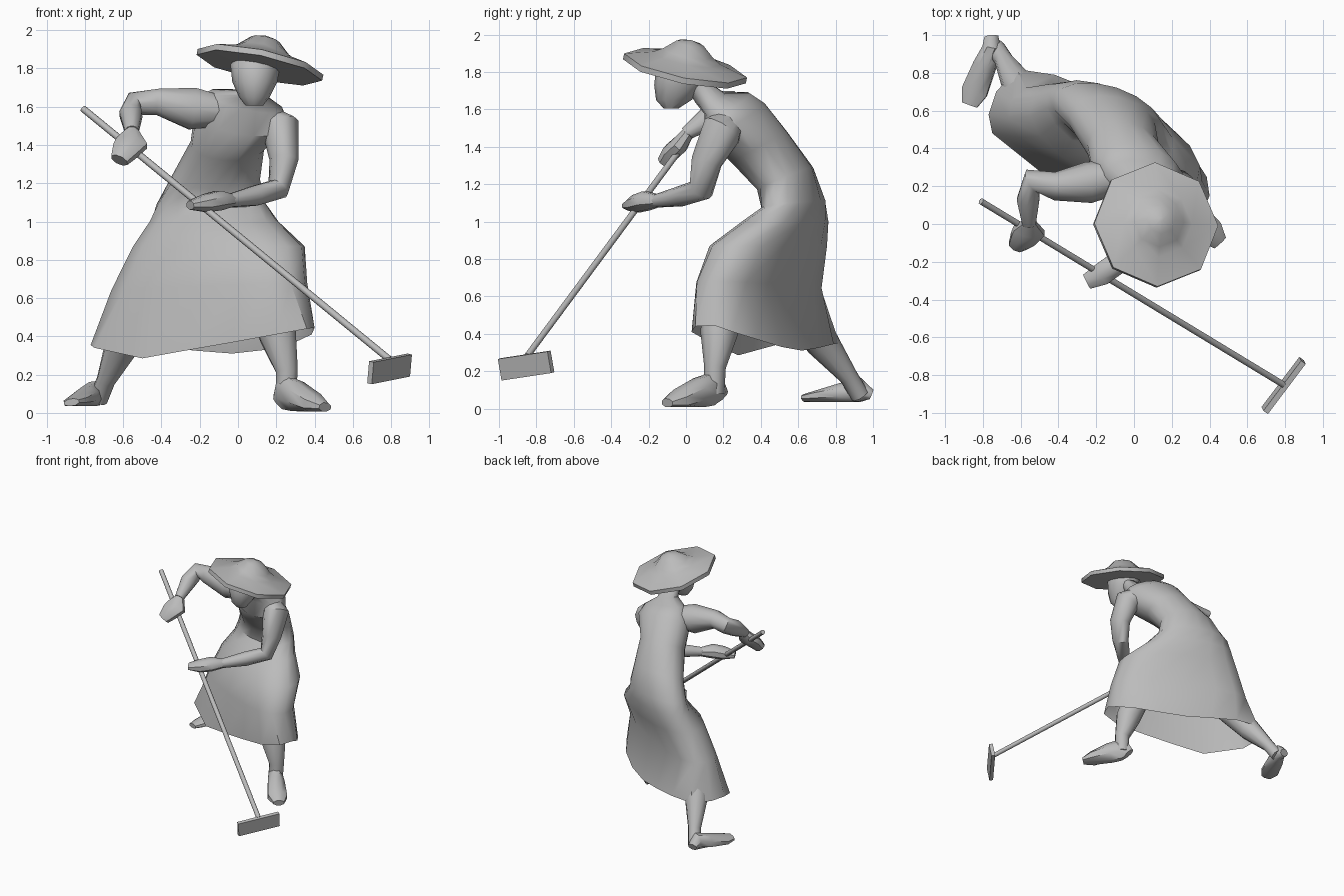
import bpy, bmesh, math
from mathutils import Vector, Matrix

clay = bpy.data.materials.new("grey clay")
clay.diffuse_color = (0.5, 0.5, 0.5, 1)


def finish(name, bm):
    bmesh.ops.recalc_face_normals(bm, faces=bm.faces)
    me = bpy.data.meshes.new(name)
    bm.to_mesh(me)
    bm.free()
    me.materials.append(clay)
    ob = bpy.data.objects.new(name, me)
    bpy.context.collection.objects.link(ob)
    return ob


def loft(name, rings, cap_start=True, cap_end=True):
    """Skin a list of rings (lists of points) with quads."""
    bm = bmesh.new()
    vs = [[bm.verts.new(p) for p in r] for r in rings]
    n = len(vs[0])
    for a, b in zip(vs, vs[1:]):
        for i in range(n):
            j = (i + 1) % n
            bm.faces.new((a[i], a[j], b[j], b[i]))
    if cap_start:
        bm.faces.new(vs[0][::-1])
    if cap_end:
        bm.faces.new(vs[-1])
    return finish(name, bm)


def oval(x, y, z, a, b, ang=0, uz=0, vz=0, power=1, sides=16):
    """Near-horizontal oval: half sizes a, b, turned by ang, tilted by uz, vz.
    A power below 1 makes it boxier."""
    t = math.radians(ang)
    u = Vector((a * math.cos(t), a * math.sin(t), uz))
    v = Vector((-b * math.sin(t), b * math.cos(t), vz))
    out = []
    for i in range(sides):
        c, s = math.cos(i * math.tau / sides), math.sin(i * math.tau / sides)
        c = math.copysign(abs(c) ** power, c) if abs(c) > 1e-6 else 0
        s = math.copysign(abs(s) ** power, s) if abs(s) > 1e-6 else 0
        out.append(Vector((x, y, z)) + u * c + v * s)
    return out


def limb(name, pts, ref, sides=10, floor=None):
    """Tube along points (x, y, z, half width along ref, half width across)."""
    ps = [Vector(p[:3]) for p in pts]
    u = Vector(ref)
    rings = []
    for i, p in enumerate(ps):
        a, b = ps[max(i - 1, 0)], ps[min(i + 1, len(ps) - 1)]
        t = (b - a).normalized()
        u = (u - t * u.dot(t)).normalized()
        v = t.cross(u)
        ring = []
        for k in range(sides):
            ang = (k + 0.5) * math.tau / sides
            q = p + u * math.cos(ang) * pts[i][3] + v * math.sin(ang) * pts[i][4]
            if floor is not None:
                q.z = max(q.z, floor)
            ring.append(q)
        rings.append(ring)
    return loft(name, rings)


# Dress: uneven hem, then knee bulge, waist, leaning back, shoulders, neck
hem = [(.40, .15, .445), (.385, .25, .41), (.30, .38, .37), (.15, .51, .33),
       (-.03, .62, .31), (-.22, .71, .325), (-.42, .79, .345), (-.62, .82, .35),
       (-.73, .70, .35), (-.77, .58, .355), (-.75, .48, .34), (-.50, .28, .285),
       (-.25, .18, .33), (-.02, .10, .37), (.20, .03, .41), (.36, .05, .44)]
dress = [
    (-.15, .39, .66, .565, .20, -28, .02, 0, .8),
    (-.10, .44, .87, .49, .22, -28, 0, 0, .87),
    (-.125, .53, 1.0, .365, .18, -26, 0, 0, .95),
    (-.14, .575, 1.09, .30, .155, -18, 0, .02),
    (-.115, .53, 1.23, .235, .145, -12, -.01, .06),
    (-.055, .39, 1.40, .195, .15, -10, -.02, .08),
    (.02, .26, 1.54, .25, .155, -12, -.05, .08),
    (.04, .22, 1.63, .20, .115, -12, -.05, .04),
    (.08, .13, 1.66, .08, .08, -10, -.02, .02),
    (.09, .05, 1.75, .07, .07, -10)]
loft("dress_and_neck", [hem] + [oval(*r) for r in dress], cap_start=False)

# Head
head = [(.085, -.08, 1.605, .045, .04), (.085, -.065, 1.65, .08, .095),
        (.088, -.035, 1.73, .118, .135), (.09, -.02, 1.82, .13, .14),
        (.10, -.01, 1.87, .10, .11)]
loft("head", [oval(*r, sides=12) for r in head])

# Sun hat: eight-sided turned profile, tilted down to the right and back
profile = [(.01, .155), (.075, .138), (.135, .085), (.185, .055), (.335, .015),
           (.335, -.017), (.15, -.02), (.01, -.02)]
tilt = Vector((0, 0, 1)).rotation_difference(Vector((.21, .2, 1)).normalized())
centre = Vector((.115, -.005, 1.82))
loft("hat", [[centre + tilt @ p for p in oval(0, 0, h, r, r, sides=8)]
             for r, h in profile])

# Raised arm
limb("raised_arm", [
    (-.02, .26, 1.57, .07, .08), (-.24, .22, 1.59, .115, .11),
    (-.42, .20, 1.625, .072, .075), (-.54, .23, 1.615, .065, .065),
    (-.56, .13, 1.56, .065, .062), (-.555, .0, 1.47, .037, .037)], (0, 0, 1))
limb("raised_hand", [
    (-.555, .01, 1.475, .035, .035), (-.555, -.035, 1.41, .09, .05),
    (-.59, -.08, 1.37, .075, .05), (-.62, -.115, 1.32, .05, .04)], (1, 0, 0), 8)

# Lowered arm
limb("lowered_arm", [
    (.12, .27, 1.57, .05, .06), (.225, .19, 1.485, .10, .11),
    (.24, .11, 1.32, .075, .085), (.21, .08, 1.17, .06, .07),
    (.09, -.03, 1.135, .055, .055), (-.04, -.16, 1.11, .036, .036)], (1, 0, 0))
limb("lowered_hand", [
    (-.03, -.15, 1.11, .035, .035), (-.10, -.215, 1.11, .055, .065),
    (-.17, -.265, 1.095, .05, .065), (-.25, -.305, 1.085, .025, .045)], (0, 0, 1), 8)

# Legs and bare feet
limb("front_leg", [
    (.14, .22, .62, .11, .11), (.21, .175, .40, .10, .10),
    (.255, .155, .22, .06, .058), (.25, .15, .08, .055, .055)], (1, 0, 0))
limb("back_leg", [
    (-.50, .60, .55, .11, .11), (-.61, .73, .35, .09, .09),
    (-.69, .87, .17, .05, .05), (-.73, .93, .07, .05, .05)], (1, 0, 0))
limb("front_foot", [
    (.215, .19, .06, .05, .03), (.24, .155, .11, .10, .055),
    (.31, .07, .085, .085, .07), (.40, -.04, .045, .06, .08),
    (.455, -.10, .03, .025, .045)], (0, 0, 1), 8, .008)
limb("back_foot", [
    (-.755, .99, .075, .03, .04), (-.75, .93, .10, .07, .055),
    (-.79, .84, .08, .06, .065), (-.845, .70, .06, .035, .075),
    (-.87, .63, .055, .02, .045)], (0, 0, 1), 8, .035)

# Hoe: pole and flat blade
limb("hoe_pole", [(-.81, .12, 1.59, .018, .018), (.79, -.85, .28, .018, .018)],
     (0, 0, 1), 8)
long_axis = Vector((.20, .265, .04))
down = Vector((-.01, .02, -.115))
thick = long_axis.cross(down).normalized() * .03
blade = Matrix((long_axis, down, thick)).transposed().to_4x4()
blade.translation = (.792, -.855, .23)
bm = bmesh.new()
bmesh.ops.create_cube(bm, size=1, matrix=blade)
finish("hoe_blade", bm)

# Soft shading with crisp rims
bpy.ops.object.select_all(action='SELECT')
bpy.context.view_layer.objects.active = bpy.data.objects["dress_and_neck"]
bpy.ops.object.shade_smooth_by_angle(angle=math.radians(46))
